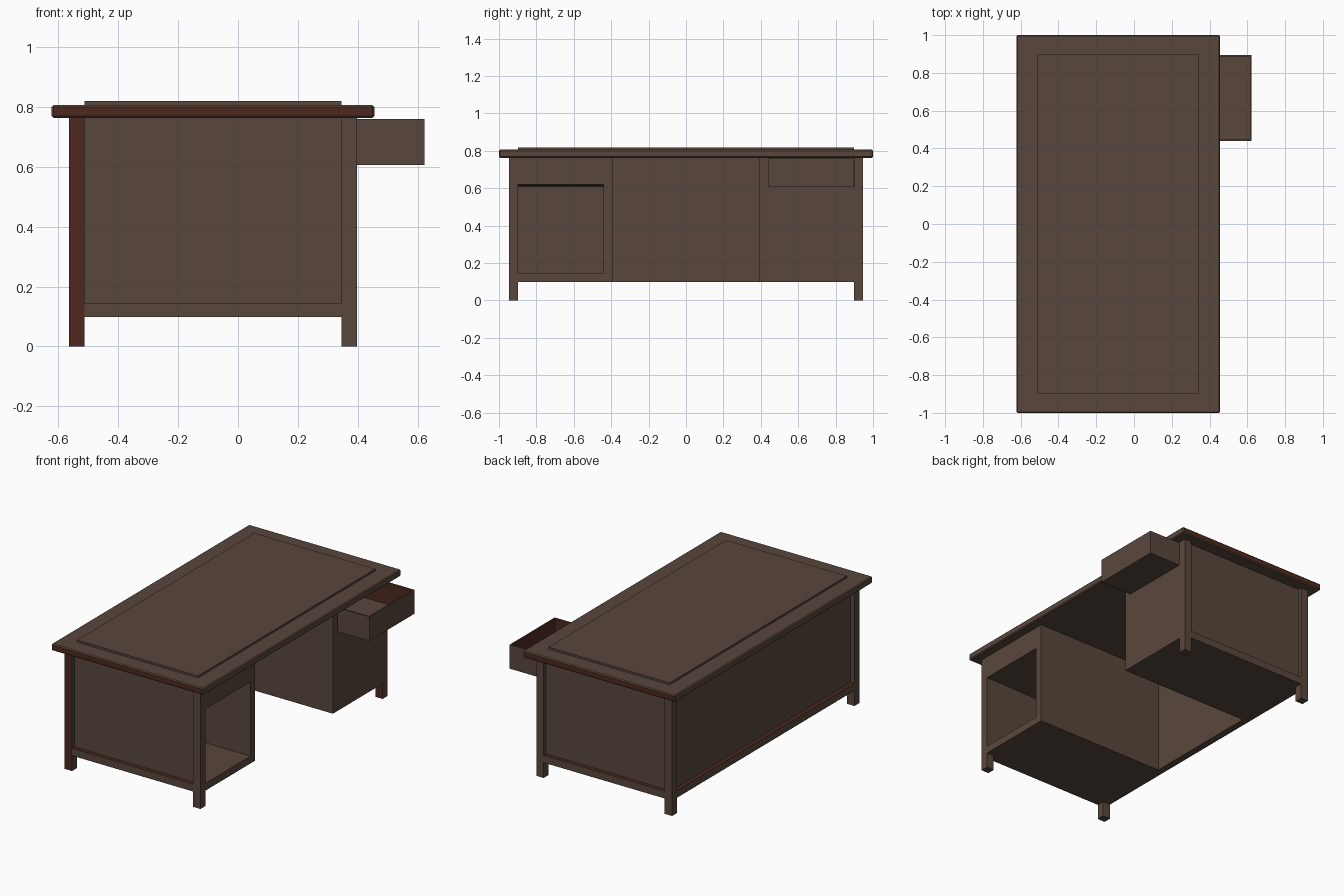
import bpy, bmesh

if "Cube" in bpy.data.objects:
    bpy.data.objects.remove(bpy.data.objects["Cube"])


def material(name, rgb):
    m = bpy.data.materials.new(name)
    m.diffuse_color = (*rgb, 1)
    m.use_nodes = True
    m.node_tree.nodes["Principled BSDF"].inputs["Base Color"].default_value = m.diffuse_color
    return m


BROWN = material("brown_wood", (0.100, 0.063, 0.046))
RED = material("red_wood", (0.075, 0.022, 0.014))


def box(name, x, y, z, red=None, bevel=0, edit=None):
    """Box from ranges; red(normal, centre) picks the faces in red wood."""
    bm = bmesh.new()
    bmesh.ops.create_cube(bm, size=1)
    for v in bm.verts:
        v.co = [r[0] if c < 0 else r[1] for c, r in zip(v.co, (x, y, z))]
    if edit:
        edit(bm)
    if bevel:
        bmesh.ops.bevel(bm, geom=bm.edges[:], offset=bevel, segments=1, affect='EDGES')
    bm.normal_update()
    if red:
        for f in bm.faces:
            f.material_index = int(red(f.normal, f.calc_center_median()))
    me = bpy.data.meshes.new(name)
    bm.to_mesh(me)
    bm.free()
    me.materials.append(BROWN)
    me.materials.append(RED)
    ob = bpy.data.objects.new(name, me)
    bpy.context.collection.objects.link(ob)
    return ob


def span(a, b):
    return (min(a, b), max(a, b))


X0, X1 = -0.565, 0.397          # carcass depth
LX0, LX1 = -0.512, 0.345        # inner edges of the legs
Y1, LY, KY = 0.947, 0.897, 0.393  # outer face, inner leg edge, kneehole edge
Z0, ZR, ZT = 0.098, 0.145, 0.763  # underside, rail top, underside of top

# Top with red ends, and the raised writing panel
box("table_top", (-0.622, 0.455), (-1, 1), (ZT, 0.806),
    red=lambda n, c: abs(n.y) > 0.9, bevel=0.006)
box("writing_panel", (LX0, LX1), (-LY, LY), (0.80, 0.819))

# Legs, rails and recessed end panels
ledge = lambda n, c: n.z > 0.9
for s, end in ((-1, "front"), (1, "rear")):
    for (a, b), side in (((X0, LX0), "left"), ((LX1, X1), "right")):
        is_red = (s < 0) == (side == "left")
        box(f"{end}_{side}_leg", (a, b), span(s * LY, s * Y1), (0, ZT),
            red=lambda n, c: is_red and n.y < -0.9)
    box(f"{end}_end_rail", (LX0, LX1), span(s * LY, s * Y1), (Z0, ZR), red=ledge)
    box(f"{end}_end_panel", (LX0, LX1), span(s * LY, s * 0.922), (Z0, ZT))

# Long back panel with its bottom rail
box("back_rail", (X0, -0.538), (-LY, LY), (Z0, ZR), red=ledge)
box("back_panel", (-0.538, -0.520), (-0.922, 0.922), (Z0, ZT))

# Open cupboard pedestal, its ceiling dropping slightly towards the back
D = (-0.52, X1)
box("cupboard_floor", D, (-LY, -0.44), (Z0, ZR))
box("cupboard_inner_wall", D, (-0.44, -KY), (Z0, ZT))


def slope(bm):
    for v in bm.verts:
        if v.co.z < 0.7 and v.co.x < 0:
            v.co.z = 0.606


box("cupboard_upper", D, (-LY, -0.44), (0.62, ZT), edit=slope)

# Drawer pedestal with an open slot at the top
box("drawer_pedestal", D, (KY, LY), (Z0, 0.606))
box("drawer_slot_wall", D, (KY, 0.44), (0.606, ZT))
box("drawer_slot_back", (-0.52, 0.1), (0.44, LY), (0.606, ZT))


# Pulled-out drawer: hollow box with red inner walls
def hollow(bm):
    top = max(bm.faces, key=lambda f: f.calc_center_median().z)
    bmesh.ops.inset_region(bm, faces=[top], thickness=0.012)
    for v in bmesh.ops.extrude_face_region(bm, geom=[top])["geom"]:
        if isinstance(v, bmesh.types.BMVert):
            v.co.z -= 0.14
    if top.is_valid:
        bmesh.ops.delete(bm, geom=[top], context='FACES')
    bmesh.ops.recalc_face_normals(bm, faces=bm.faces[:])


def inner_wall(n, c):
    inside = 0.165 < c.x < 0.615 and 0.445 < c.y < 0.89
    middle = abs(n.z) < 0.1
    outward = n.x * (c.x - 0.391) + n.y * (c.y - 0.6675) > 0
    return inside and middle and not outward


box("drawer", (0.16, 0.622), (0.44, 0.895), (0.606, 0.76),
    red=inner_wall, edit=hollow)
